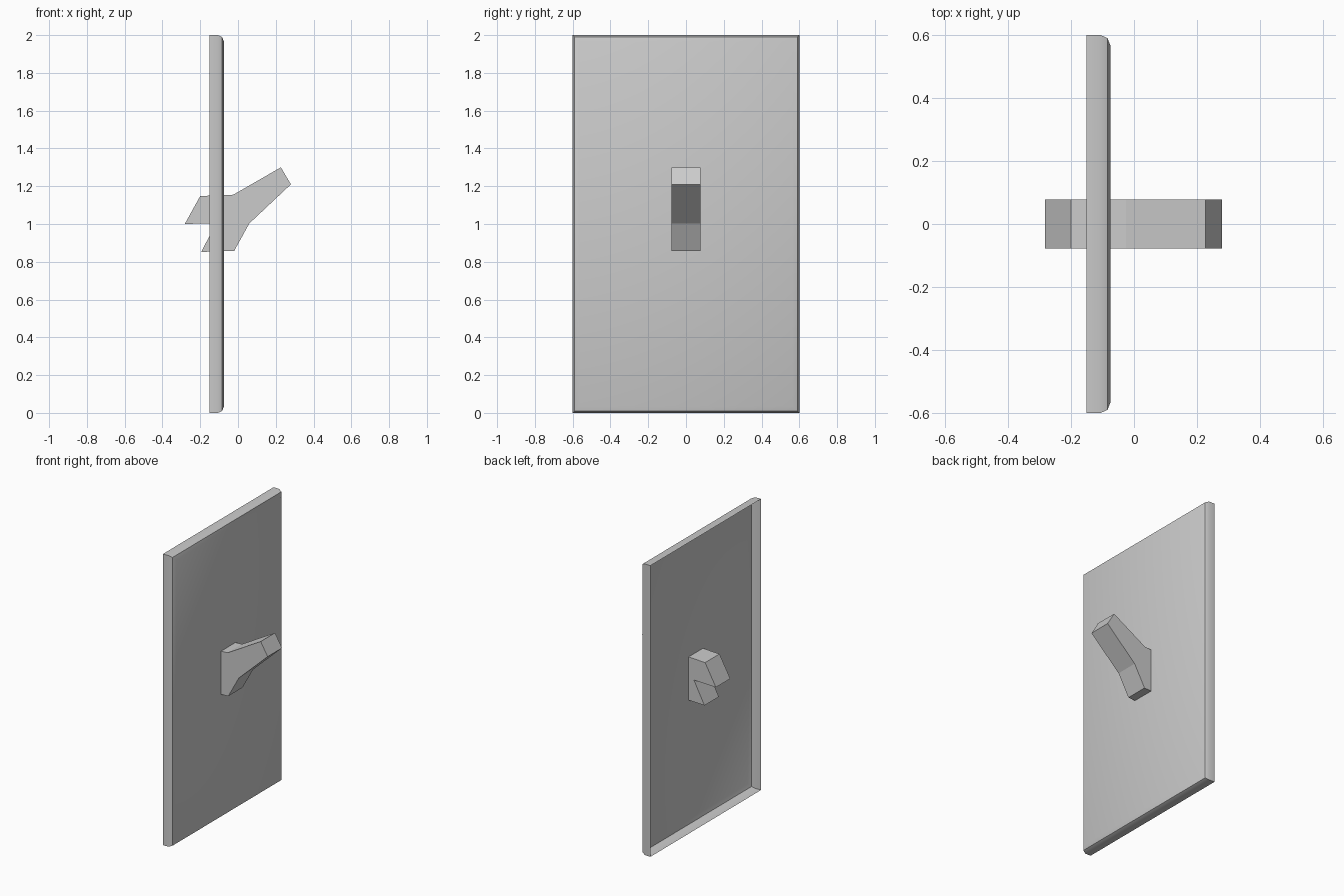
import bpy
import bmesh
import math

cube = bpy.data.objects.get("Cube")
if cube:
    bpy.data.objects.remove(cube, do_unlink=True)

grey = bpy.data.materials.new("light_grey")
grey.use_nodes = True
colour = (0.6, 0.6, 0.6, 1)
grey.diffuse_color = colour
grey.node_tree.nodes["Principled BSDF"].inputs["Base Color"].default_value = colour


def make_object(name, bm):
    mesh = bpy.data.meshes.new(name)
    bm.to_mesh(mesh)
    bm.free()
    mesh.materials.append(grey)
    obj = bpy.data.objects.new(name, mesh)
    bpy.context.collection.objects.link(obj)
    return obj


def bridge(bm, a, b):
    for i in range(len(a)):
        j = (i + 1) % len(a)
        bm.faces.new((a[i], a[j], b[j], b[i]))


# Wall plate: thin shell with a rounded rim, open at the back
WIDTH, HEIGHT = 1.2, 2.0
rim = [(-0.15, 0), (-0.107, 0), (-0.084, 0.01), (-0.074, 0.036)]  # x, inset
bm = bmesh.new()
loops = []
for x, inset in rim:
    y, low, high = WIDTH / 2 - inset, inset, HEIGHT - inset
    corners = [(-y, low), (y, low), (y, high), (-y, high)]
    loops.append([bm.verts.new((x, cy, cz)) for cy, cz in corners])
for a, b in zip(loops, loops[1:]):
    bridge(bm, a, b)
bm.faces.new(loops[-1])
plate = make_object("wall_plate", bm)

bpy.ops.object.select_all(action="DESELECT")
plate.select_set(True)
bpy.context.view_layer.objects.active = plate
bpy.ops.object.shade_smooth_by_angle(angle=math.radians(30))

# Toggle lever: side profile (x, z) with a notch at the back, extruded across y
profile = [
    (-0.282, 1.0), (-0.115, 1.005), (-0.195, 0.852), (-0.02, 0.858),
    (0.06, 1.003), (0.28, 1.21), (0.227, 1.3), (-0.025, 1.155), (-0.2, 1.148),
]
HALF = 0.078
bm = bmesh.new()
near = [bm.verts.new((x, -HALF, z)) for x, z in profile]
far = [bm.verts.new((x, HALF, z)) for x, z in profile]
bridge(bm, near, far)
bm.faces.new(near)
bm.faces.new(far[::-1])
bmesh.ops.recalc_face_normals(bm, faces=bm.faces)
make_object("toggle_lever", bm)
